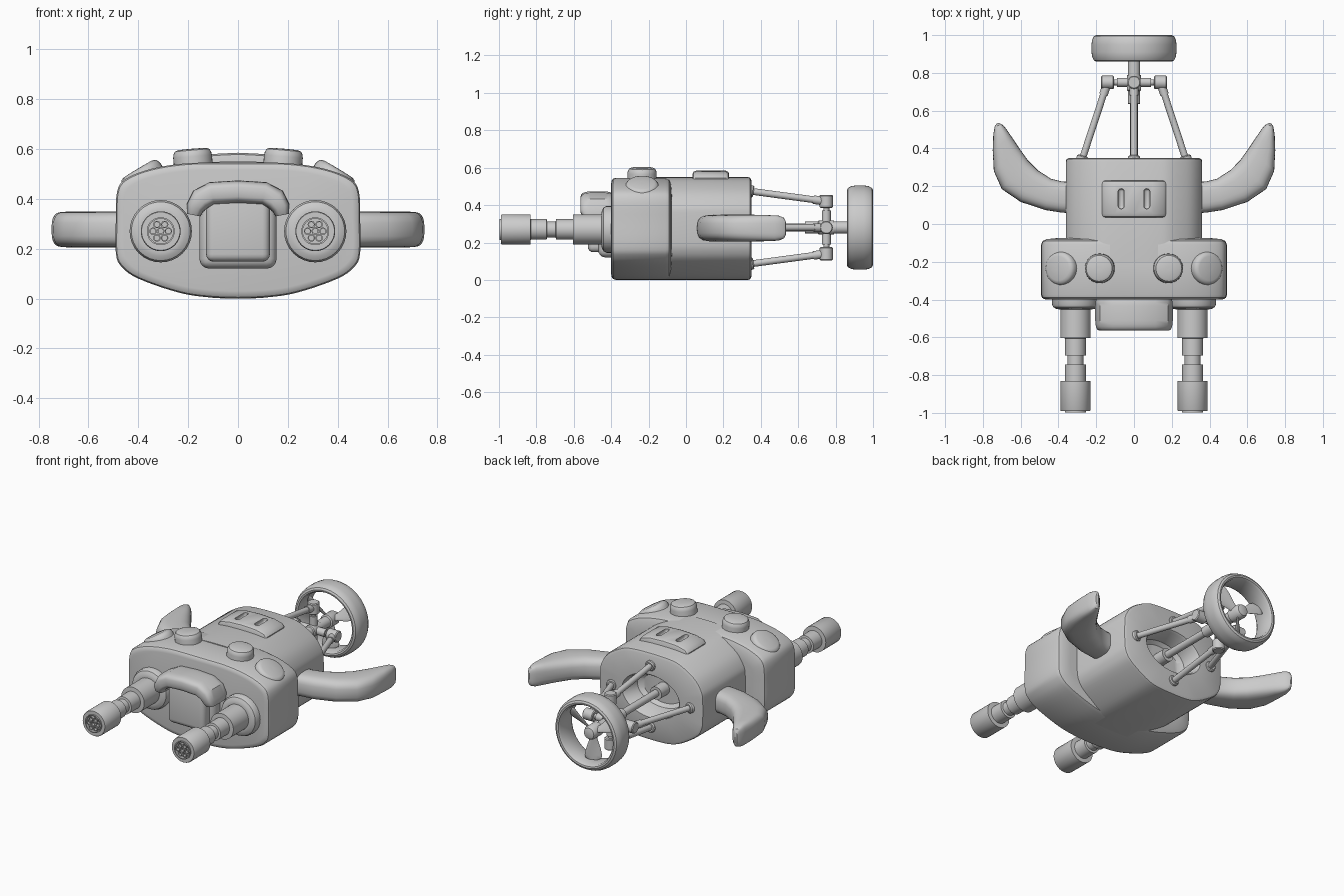
import bpy, math
from mathutils import Vector

if "Cube" in bpy.data.objects:
    bpy.data.objects.remove(bpy.data.objects["Cube"])

TAU = 2 * math.pi


def finish(ob, angle=35):
    bpy.ops.object.select_all(action='DESELECT')
    ob.select_set(True)
    bpy.context.view_layer.objects.active = ob
    for m in list(ob.modifiers):
        bpy.ops.object.modifier_apply(modifier=m.name)
    bpy.ops.object.mode_set(mode='EDIT')
    bpy.ops.mesh.select_all(action='SELECT')
    bpy.ops.mesh.normals_make_consistent(inside=False)
    bpy.ops.object.mode_set(mode='OBJECT')
    bpy.ops.object.shade_smooth_by_angle(angle=math.radians(angle))
    return ob


def loft(name, rings, loop=False):
    """Skin a list of equal-length rings; cap both ends unless looped."""
    n, k = len(rings[0]), len(rings)
    faces = [(i * n + j, i * n + (j + 1) % n, (i + 1) % k * n + (j + 1) % n, (i + 1) % k * n + j)
             for i in range(k if loop else k - 1) for j in range(n)]
    if not loop:
        faces += [tuple(range(n)), tuple(range((k - 1) * n, k * n))]
    me = bpy.data.meshes.new(name)
    me.from_pydata([tuple(v) for r in rings for v in r], [], faces)
    ob = bpy.data.objects.new(name, me)
    bpy.context.collection.objects.link(ob)
    return finish(ob)


def lathe(name, profile, origin, axis, n=32, loop=False):
    """Turn (radius, distance) pairs around an axis."""
    q = Vector(axis).to_track_quat('Z', 'Y')
    o = Vector(origin)
    return loft(name, [[o + q @ Vector((r * math.cos(TAU * j / n), r * math.sin(TAU * j / n), t))
                        for j in range(n)] for r, t in profile], loop)


def rod(name, a, b, r, n=16):
    d = Vector(b) - Vector(a)
    return lathe(name, [(r, 0), (r, d.length)], a, d, n)


def box(name, lo, hi, bevel, seg=4):
    lo, hi = Vector(lo), Vector(hi)
    bpy.ops.mesh.primitive_cube_add(size=1, location=(lo + hi) / 2)
    ob = bpy.context.object
    ob.name = name
    ob.scale = hi - lo
    bpy.ops.object.transform_apply(location=False, rotation=False, scale=True)
    m = ob.modifiers.new('bevel', 'BEVEL')
    m.width, m.segments = bevel, seg
    return finish(ob)


def smooth_closed(half, sub=4):
    """Mirror a half outline in x and round it with a Catmull-Rom curve."""
    pts = [Vector(p) for p in half] + [Vector((-x, z)) for x, z in half[-2:0:-1]]
    n, out = len(pts), []
    for i in range(n):
        a, b, c, d = (pts[(i + k) % n] for k in (-1, 0, 1, 2))
        for s in range(sub):
            t = s / sub
            out.append(0.5 * (2 * b + (c - a) * t + (2 * a - 5 * b + 4 * c - d) * t * t
                              + (3 * b - a - 3 * c + d) * t ** 3))
    return out


def squircle(n, e):
    f = lambda v: math.copysign(abs(v) ** (2 / e), v)
    return [(f(math.cos(TAU * j / n)), f(math.sin(TAU * j / n))) for j in range(n)]


def inset(sec, y, b, w, h=0.275):
    return [(p.x * (1 - b / w), y, h + (p.y - h) * (1 - b / h)) for p in sec]


# wide front hull
front = smooth_closed([(0, 0), (.15, .008), (.26, .03), (.40, .08), (.465, .125), (.49, .18), (.49, .32),
                       (.485, .43), (.45, .48), (.35, .52), (.2, .543), (0, .545)])
loft('front_hull', [inset(front, y, b, .49) for y, b in
                    [(-.40, .03), (-.397, .015), (-.39, .005), (-.375, 0), (-.11, 0),
                     (-.09, .008), (-.08, .03), (-.075, .08)]])

# narrower rear hull with a scooped-out back
rear = smooth_closed([(0, 0), (.12, .005), (.2, .03), (.31, .1), (.35, .155), (.36, .22), (.36, .34),
                      (.35, .4), (.3, .47), (.2, .53), (.12, .546), (0, .55)])
rings = [inset(rear, y, b, .36) for y, b in
         [(-.2, 0), (.33, 0), (.343, .004), (.35, .018)]]
for y, rx, rz in [(.35, .20, .135), (.34, .19, .127), (.24, .17, .11), (.22, .14, .09)]:
    rings.append([(rx * math.cos(a), y, .28 + rz * math.sin(a))
                  for a in (math.atan2((p.y - .28) / .27, p.x / .36) for p in rear)])
loft('rear_hull', rings)

# slotted hatch on the rear roof
half = [(0, .5), (.17, .49), (.17, .545), (.155, .565), (.1, .58), (0, .585)]
sec = half + [(-x, z) for x, z in half[-2:0:-1]]
hatch = loft('roof_hatch', [[(x * s, y, .5 + (z - .5) * k) for x, z in sec] for y, s, k in
                            [(.035, .93, .8), (.04, .97, .92), (.055, 1, 1),
                             (.21, 1, 1), (.225, .97, .92), (.23, .93, .8)]])
for s in (-1, 1):
    cut = box('slot_cutter', (s * .068 - .016, .08, .555), (s * .068 + .016, .187, .65), .0155, 3)
    cut.hide_render = True
    m = hatch.modifiers.new('slot', 'BOOLEAN')
    m.operation, m.object, m.solver = 'DIFFERENCE', cut, 'EXACT'
    finish(hatch)
    bpy.data.objects.remove(cut)

# nose block, its frame and the arched brow
box('nose_frame', (-.155, -.47, .12), (.155, -.36, .42), .04)
box('nose_panel', (-.128, -.525, .148), (.128, -.40, .42), .03)
path = [(-.178, .335), (-.172, .365), (-.15, .398), (-.105, .422), (0, .428),
        (.105, .422), (.15, .398), (.172, .365), (.178, .335)]
sq, rings = squircle(28, 3.5), []
for i, p in enumerate(path):
    a, b = Vector(path[max(i - 1, 0)]), Vector(path[min(i + 1, len(path) - 1)])
    t = (b - a).normalized()
    k = .028 if i in (0, 8) else .037 if i in (1, 7) else .046
    yl = .075 if i in (0, 8) else .092
    rings.append([(p[0] - t.y * k * v, -.473 + yl * u, p[1] + t.x * k * v) for u, v in sq])
loft('nose_brow', rings)

for s, side in ((-1, 'left'), (1, 'right')):
    # stepped gun barrels
    c = (s * .31, 0, .27)
    lathe(side + '_gun_base', [(.125, .38), (.125, .425), (.118, .44), (.10, .45), (.085, .452)], c, (0, -1, 0))
    lathe(side + '_gun_barrel',
          [(.08, .40), (.08, .603), (.055, .605), (.055, .695), (.042, .697), (.042, .743),
           (.055, .745), (.055, .83), (.08, .832), (.08, .985), (.077, .99), (.056, .99), (.056, .998),
           (.05, .998), (.05, .98)], c, (0, -1, 0), 40)
    for i in range(7):
        r = .031 if i else 0
        o = (c[0] + r * math.cos(i * TAU / 6), 0, .27 + r * math.sin(i * TAU / 6))
        lathe(side + '_muzzle_tube', [(.015, .97), (.015, .995), (.01, .995), (.01, .975)], o, (0, -1, 0), 14)

    # roof buttons
    for x, z, r, tilt in ((.185, .60, .078, 5), (.402, .52, .09, 31)):
        a = math.radians(tilt)
        lathe(side + '_roof_button',
              [(r, -.09), (r, -.03), (r * .97, -.016), (r * .88, -.005), (r * .72, 0), (.01, .001)],
              (s * x, -.235, z), (s * math.sin(a), 0, math.cos(a)))

    # swept fins: outer edge and inner edge at each station
    outer = [(.32, .058), (.38, .06), (.47, .074), (.60, .117), (.70, .185), (.742, .28),
             (.748, .39), (.745, .47), (.738, .515), (.728, .532)]
    inner = [(.32, .222), (.38, .225), (.44, .24), (.51, .285), (.56, .335), (.61, .405),
             (.65, .465), (.682, .511), (.70, .528), (.714, .535)]
    hs = [.068, .07, .072, .072, .072, .072, .07, .067, .056, .035]
    rings = []
    for (ax, ay), (bx, by), h in zip(outer, inner, hs):
        mx, my, dx, dy = (ax + bx) / 2, (ay + by) / 2, (bx - ax) / 2, (by - ay) / 2
        rings.append([(s * (mx + dx * u), my + dy * u, .277 + h * v) for u, v in squircle(28, 3)])
    loft(side + '_fin', rings)

# propeller struts on four sides, each with a foot, knuckle and cross arm
C = Vector((0, .75, .28))
for i in range(4):
    d = Vector((math.cos(i * TAU / 4), 0, math.sin(i * TAU / 4)))
    foot = Vector((0, .34, .28)) + d * (.275 if i % 2 == 0 else .195)
    knuckle = C + d * .14
    rod('strut', foot, knuckle, .018)
    aim = (knuckle - foot).normalized()
    lathe('strut_foot', [(.032, -.02), (.032, .016), (.026, .022), (.018, .022)], foot, aim, 20)
    rod('strut_collar', knuckle - aim * .07, knuckle, .023)
    lathe('strut_knuckle', [(.03, -.035), (.035, -.03), (.035, .03), (.03, .035)], knuckle, d, 20)
    rod('cross_arm', C, knuckle, .016)
    rod('arm_collar', C, C + d * .09, .024)

# drive shaft
lathe('drive_shaft', [(.04, .20), (.04, .30), (.022, .30), (.022, .635), (.033, .637), (.033, .705),
                      (.038, .71), (.038, .79), (.033, .79), (.033, .875), (.042, .88), (.042, .95),
                      (.034, .965), (.018, .97)], (0, 0, .28), (0, 1, 0), 24)

# propeller guard ring
lathe('guard_ring', [(.182, .875), (.19, .862), (.20, .86), (.212, .866), (.222, .885), (.225, .91),
                     (.225, .95), (.222, .975), (.212, .994), (.20, 1.0), (.19, .998), (.182, .985)],
      (0, 0, .28), (0, 1, 0), 56, True)

# propeller blades
for i in range(3):
    a = TAU * i / 3 - TAU / 4
    d, t = Vector((math.cos(a), 0, math.sin(a))), Vector((-math.sin(a), 0, math.cos(a)))
    rings = []
    for r, w, tw in ((.02, .018, 50), (.06, .026, 42), (.11, .042, 34), (.15, .05, 28), (.17, .046, 26), (.178, .03, 25)):
        c, sn = math.cos(math.radians(tw)), math.sin(math.radians(tw))
        y = Vector((0, 1, 0))
        rings.append([Vector((0, .92, .28)) + d * r + (t * c + y * sn) * w * u + (y * c - t * sn) * .007 * v
                      for u, v in squircle(16, 2)])
    loft('propeller_blade', rings)
